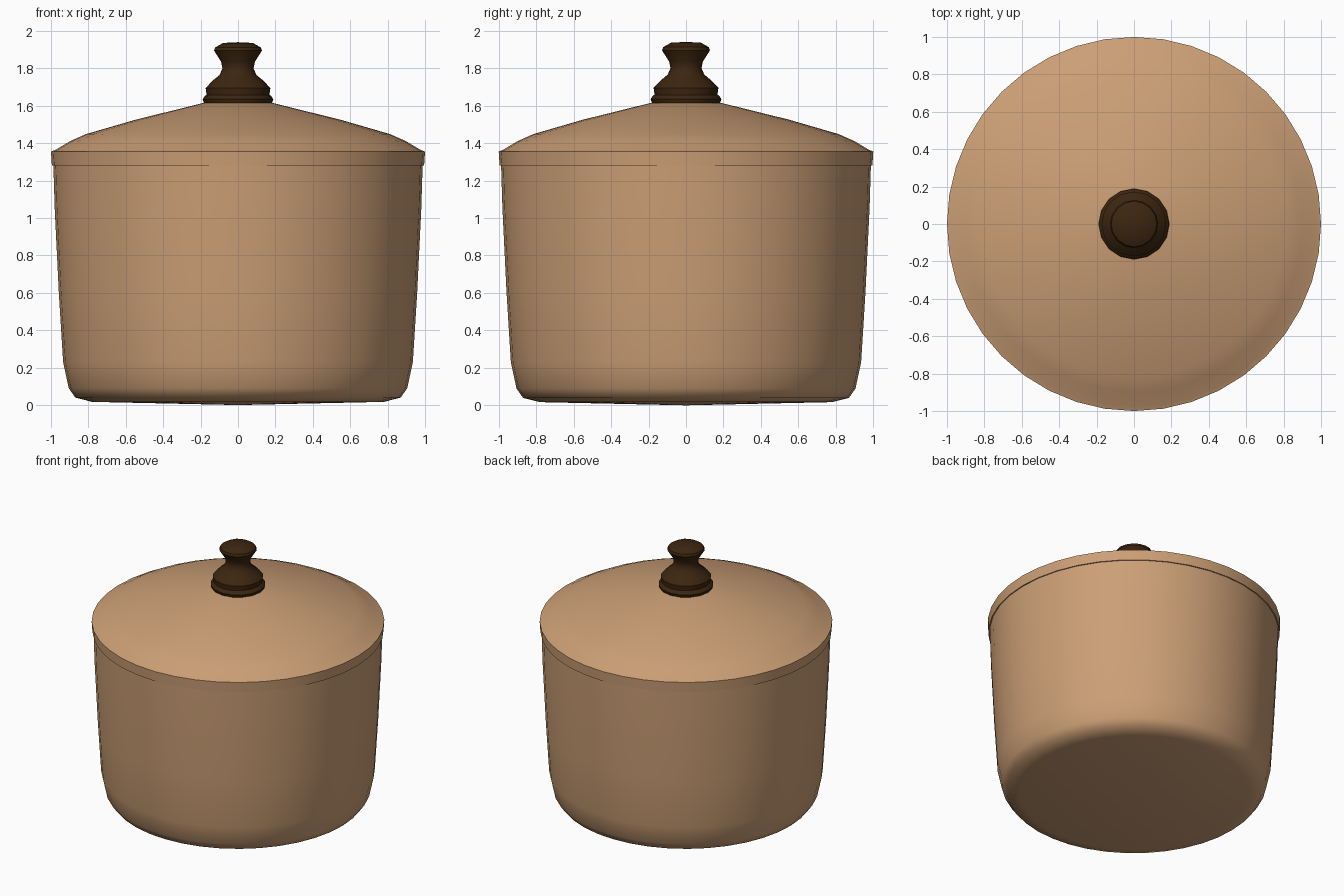
import bpy, bmesh, math

if "Cube" in bpy.data.objects:
    bpy.data.objects.remove(bpy.data.objects["Cube"])

def material(name, rgb):
    m = bpy.data.materials.new(name)
    m.diffuse_color = (*rgb, 1)
    m.use_nodes = True
    m.node_tree.nodes["Principled BSDF"].inputs["Base Color"].default_value = m.diffuse_color
    return m

def lathe(name, profile, sides, mat, angle=40):
    """Revolve (radius, height) points about z; radius 0 closes to a point."""
    bm = bmesh.new()
    rings = []
    for r, z in profile:
        if r == 0:
            rings.append([bm.verts.new((0, 0, z))] * sides)
        else:
            rings.append([bm.verts.new((r * math.cos(2 * math.pi * i / sides),
                                        r * math.sin(2 * math.pi * i / sides), z))
                          for i in range(sides)])
    for a, b in zip(rings, rings[1:]):
        for i in range(sides):
            j = (i + 1) % sides
            bm.faces.new(list(dict.fromkeys((a[i], a[j], b[j], b[i]))))
    bmesh.ops.recalc_face_normals(bm, faces=bm.faces[:])
    me = bpy.data.meshes.new(name)
    bm.to_mesh(me)
    bm.free()
    me.materials.append(mat)
    ob = bpy.data.objects.new(name, me)
    bpy.context.collection.objects.link(ob)
    bpy.ops.object.select_all(action='DESELECT')
    ob.select_set(True)
    bpy.context.view_layer.objects.active = ob
    bpy.ops.object.shade_smooth_by_angle(angle=math.radians(angle))
    return ob

tan = material("tan_clay", (0.60, 0.345, 0.18))
brown = material("dark_brown_wood", (0.045, 0.019, 0.005))

# Pot: slightly convex base, rounded foot, tapered wall, thin hollow rim
lathe("pot_body", [(0, 0), (0.78, 0.017), (0.87, 0.04), (0.905, 0.09),
                   (0.935, 0.23), (0.958, 0.6), (0.98, 1.05), (0.989, 1.34),
                   (0.95, 1.34), (0.92, 0.6), (0.89, 0.22), (0.8, 0.06), (0, 0.05)],
      40, tan, 50)

# Lid: short skirt, crisp rim, shoulder, shallow cone
lathe("lid", [(0, 1.59), (0.19, 1.59), (0.8, 1.42), (0.96, 1.345), (0.98, 1.28),
              (0.995, 1.28), (1.0, 1.355), (0.975, 1.365), (0.9, 1.41), (0.815, 1.448),
              (0.55, 1.525), (0.19, 1.614), (0, 1.618)], 40, tan, 40)

# Knob: base disc, bulb, narrow neck, flared cap
lathe("lid_knob", [(0, 1.6), (0.18, 1.61), (0.189, 1.635), (0.178, 1.652),
                   (0.168, 1.658), (0.173, 1.695), (0.135, 1.735), (0.098, 1.765),
                   (0.083, 1.80), (0.09, 1.835), (0.128, 1.895), (0.122, 1.912),
                   (0.08, 1.936), (0, 1.94)], 16, brown, 40)
